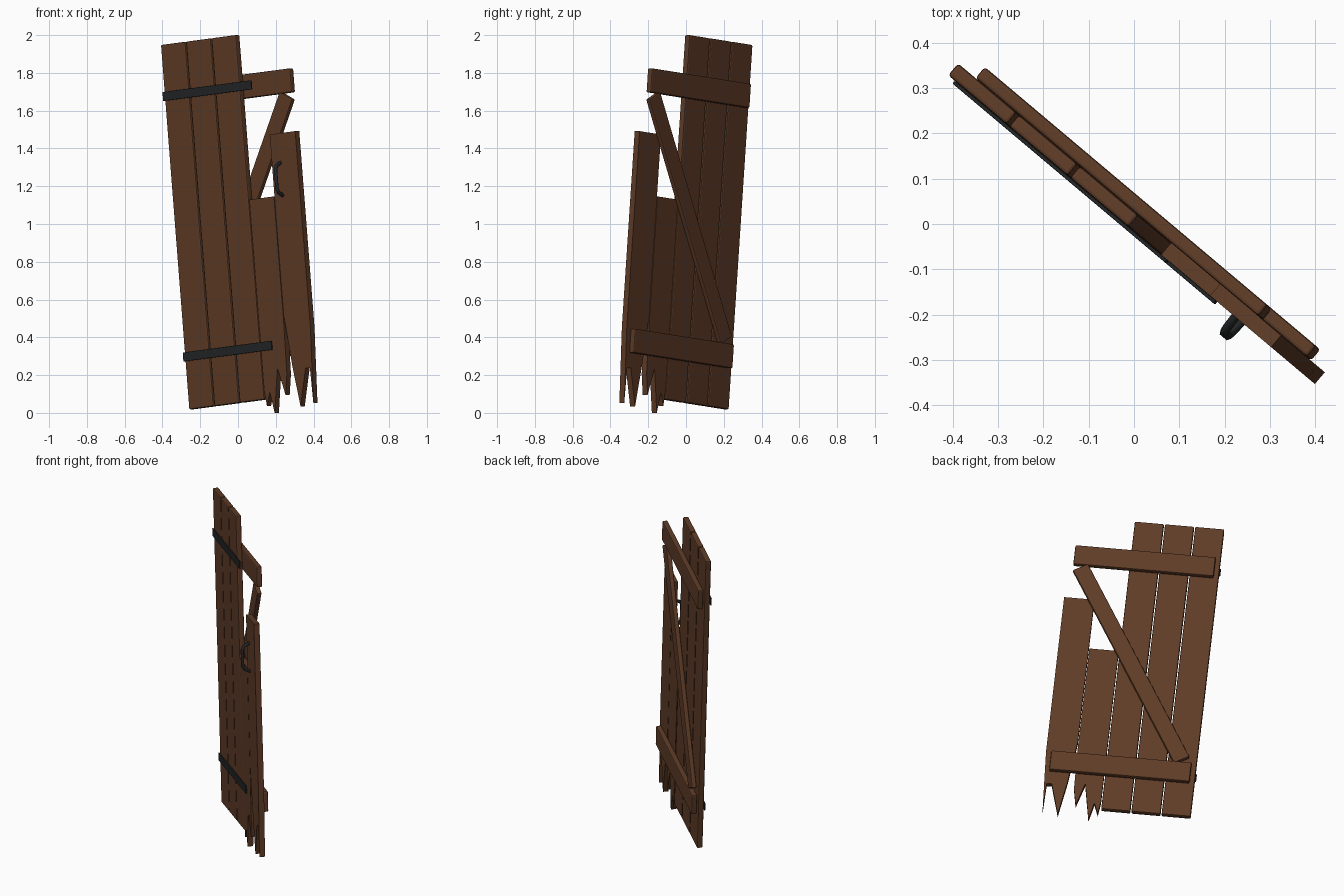
import bpy, bmesh, math
from mathutils import Matrix, Vector

if "Cube" in bpy.data.objects:
    bpy.data.objects.remove(bpy.data.objects["Cube"])

# Door frame: local x = across, y = depth (front is -y), z = up the boards
POSE = Matrix.Rotation(math.radians(-40.1), 4, 'Z') @ Matrix.Rotation(math.radians(-5.8), 4, 'Y')
FRONT, BACK = -0.013, 0.021


def material(name, rgb):
    m = bpy.data.materials.new(name)
    m.diffuse_color = (*rgb, 1)
    m.use_nodes = True
    m.node_tree.nodes["Principled BSDF"].inputs["Base Color"].default_value = m.diffuse_color
    return m


WOOD = material("brown_wood", (0.115, 0.045, 0.020))
IRON = material("black_iron", (0.016, 0.018, 0.019))


def slab(name, outline, y0, y1, mat, bevel=0.0):
    """Extrude an (across, up) outline from depth y0 to y1."""
    bm = bmesh.new()
    face = bm.faces.new([bm.verts.new((x, y0, z)) for x, z in outline])
    ext = bmesh.ops.extrude_face_region(bm, geom=[face])
    verts = [g for g in ext["geom"] if isinstance(g, bmesh.types.BMVert)]
    bmesh.ops.translate(bm, verts=verts, vec=(0, y1 - y0, 0))
    bmesh.ops.recalc_face_normals(bm, faces=bm.faces)
    me = bpy.data.meshes.new(name)
    bm.to_mesh(me)
    bm.free()
    me.materials.append(mat)
    ob = bpy.data.objects.new(name, me)
    ob.matrix_world = POSE
    bpy.context.collection.objects.link(ob)
    if bevel:
        mod = ob.modifiers.new("soft_edges", 'BEVEL')
        mod.width, mod.segments = bevel, 2
    return ob


def rect(x0, x1, z0, z1):
    return [(x0, z0), (x1, z0), (x1, z1), (x0, z1)]


# Three whole planks
for i in range(3):
    x = -0.326 + 0.1765 * i
    slab(f"plank_{i + 1}", rect(x, x + 0.170, 0.051, 1.991), FRONT, BACK, WOOD, 0.007)

# Two broken planks with splintered bottoms
slab("broken_plank_short", [
    (0.203, 1.114), (0.203, 0.10), (0.214, 0.015), (0.240, 0.086), (0.264, -0.027),
    (0.306, 0.208), (0.348, 0.060), (0.368, 0.17), (0.374, 0.45), (0.374, 1.114)], FRONT, BACK, WOOD)
slab("broken_plank_long", [
    (0.378, 1.443), (0.378, 0.48), (0.410, 0.21), (0.445, -0.012), (0.500, 0.188),
    (0.530, 0.186), (0.535, -0.002), (0.555, 0.40), (0.555, 1.443)], FRONT, BACK, WOOD)

# Back rails and front iron straps, paired at the same heights
for label, z in (("lower", 0.331), ("upper", 1.717)):
    slab(f"{label}_rail", rect(-0.297, 0.523, z - 0.064, z + 0.064), BACK, 0.053, WOOD, 0.007)
    slab(f"{label}_strap", rect(-0.332, 0.284, z - 0.024, z + 0.024), -0.021, FRONT, IRON, 0.002)

# Diagonal brace
a, b = Vector((-0.238, 0.41)), Vector((0.480, 1.64))
d = (b - a).normalized()
side = Vector((d.y, -d.x)) * 0.049
slab("diagonal_brace", [a - side, a + side, b + side, b - side], BACK, 0.049, WOOD, 0.007)

# Bent iron pull handle
cu = bpy.data.curves.new("handle", 'CURVE')
cu.dimensions = '3D'
cu.bevel_depth, cu.bevel_resolution, cu.use_fill_caps = 0.010, 1, True
sp = cu.splines.new('POLY')
path = [(-0.010, 1.287), (-0.045, 1.272), (-0.056, 1.250),
        (-0.056, 1.150), (-0.045, 1.128), (-0.010, 1.113)]
sp.points.add(len(path) - 1)
for p, (y, z) in zip(sp.points, path):
    p.co = (0.435, y, z, 1)
cu.materials.append(IRON)
handle = bpy.data.objects.new("handle", cu)
handle.matrix_world = POSE
bpy.context.collection.objects.link(handle)
